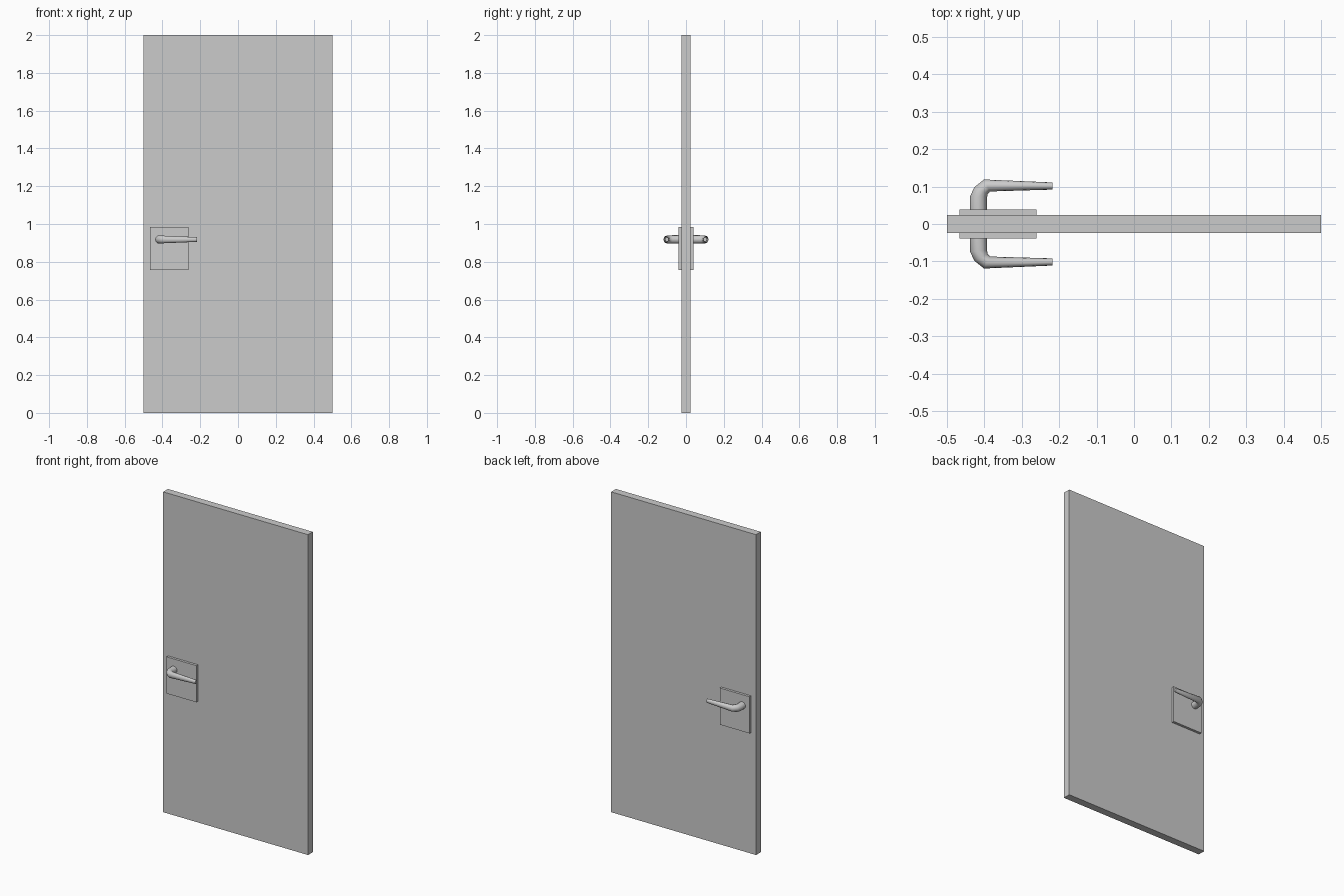
import bpy, bmesh
from math import cos, sin, pi
from mathutils import Vector

if "Cube" in bpy.data.objects:
    bpy.data.objects.remove(bpy.data.objects["Cube"])


def box(name, lo, hi):
    lo, hi = Vector(lo), Vector(hi)
    bpy.ops.mesh.primitive_cube_add(size=1, location=(lo + hi) / 2)
    ob = bpy.context.object
    ob.name = name
    ob.scale = hi - lo
    bpy.ops.object.transform_apply(location=True, rotation=True, scale=True)
    return ob


def mirrored_y(ob):
    mod = ob.modifiers.new("other_side", "MIRROR")
    mod.use_axis = (False, True, False)


# Door leaf
box("door_panel", (-0.5, -0.0235, 0), (0.5, 0.0235, 2))

# Square plate on both faces
mirrored_y(box("handle_plate", (-0.467, -0.039, 0.756), (-0.261, -0.0225, 0.985)))

# Lever handle: rings of (outer xy, inner xy, half height), swept from plate to tip
SIDES, Z = 12, 0.918
rings = [((-0.4385, -0.030), (-0.393, -0.030), 0.0225),
         ((-0.4385, -0.073), (-0.393, -0.071), 0.0225),
         ((-0.427, -0.098), (-0.391, -0.080), 0.022),
         ((-0.401, -0.119), (-0.385, -0.087), 0.020),
         ((-0.218, -0.111), (-0.218, -0.092), 0.0125)]
bm = bmesh.new()
loops = []
for outer, inner, h in rings:
    o, i = Vector((*outer, Z)), Vector((*inner, Z))
    mid, half = (o + i) / 2, (o - i) / 2
    loops.append([bm.verts.new(mid + half * cos(2 * pi * k / SIDES)
                               + Vector((0, 0, h * sin(2 * pi * k / SIDES))))
                  for k in range(SIDES)])
for a, b in zip(loops, loops[1:]):
    for k in range(SIDES):
        n = (k + 1) % SIDES
        bm.faces.new((a[k], a[n], b[n], b[k]))
bm.faces.new(loops[0])
bm.faces.new(loops[-1])
bmesh.ops.recalc_face_normals(bm, faces=bm.faces)
mesh = bpy.data.meshes.new("lever_handle")
bm.to_mesh(mesh)
bm.free()
lever = bpy.data.objects.new("lever_handle", mesh)
bpy.context.collection.objects.link(lever)
bpy.ops.object.select_all(action="DESELECT")
lever.select_set(True)
bpy.context.view_layer.objects.active = lever
bpy.ops.object.shade_smooth_by_angle(angle=0.8)
mirrored_y(lever)
